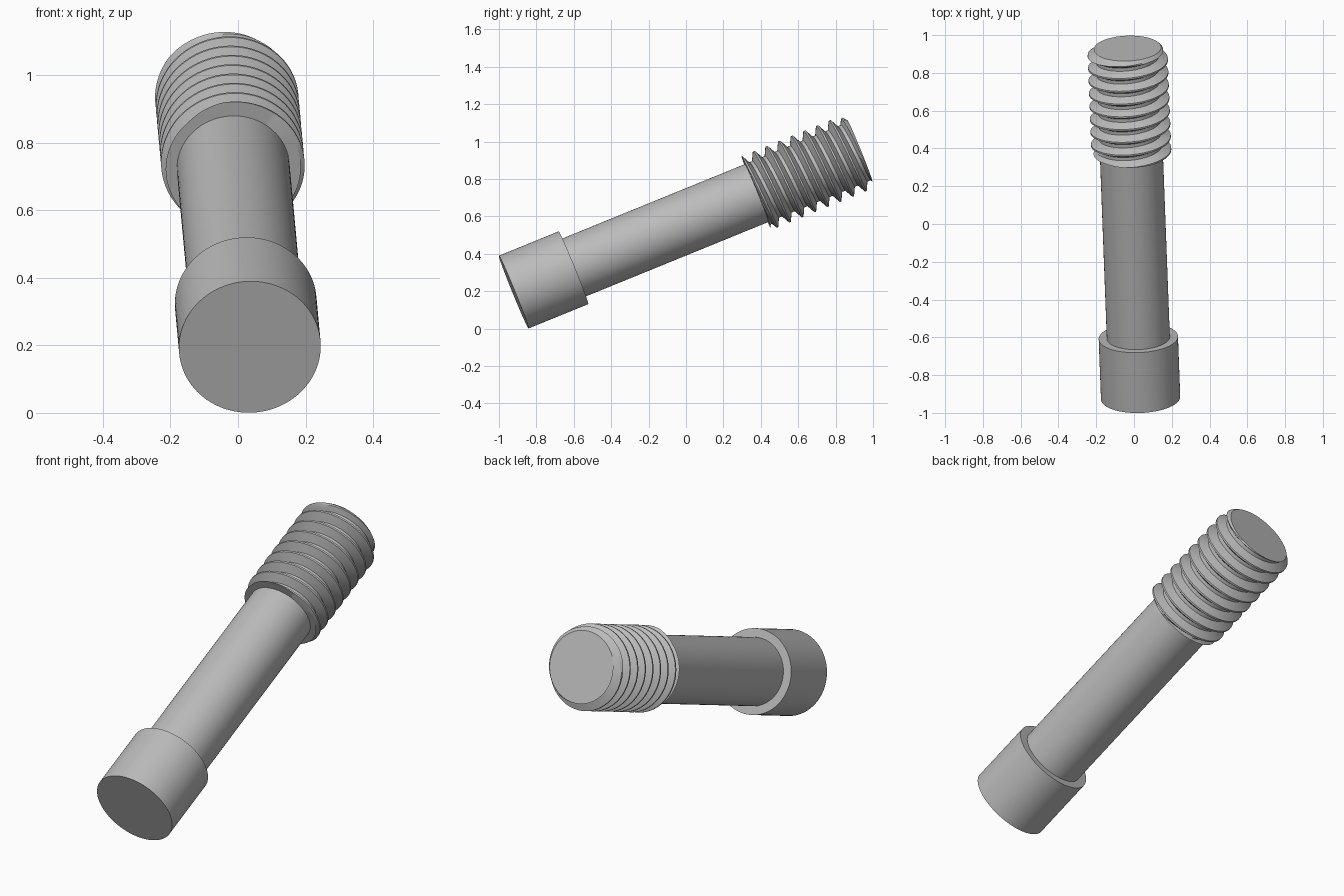
import bpy, bmesh, math
from mathutils import Vector, Matrix

cube = bpy.data.objects.get("Cube")
if cube:
    bpy.data.objects.remove(cube, do_unlink=True)

# Dimensions along the screw axis
LENGTH, HEAD_LEN, THREAD_START = 2.0, 0.345, 1.403
HEAD_R, SHAFT_R, CREST_R, TIP_R = 0.21, 0.167, 0.212, 0.178
PITCH, SEGMENTS = 0.073, 96
CREST_OFFSET = 1.948 - PITCH / 4

# Screw frame: local z runs from the head to the threaded tip
axis = Vector((-0.07, 1.852, 0.755)).normalized()
side = (Vector((1, 0, 0)) - axis * axis.x).normalized()
frame = Matrix((side, axis.cross(side), axis)).transposed().to_4x4()
frame = Matrix.Translation((0.035, -0.921, 0.195)) @ frame

steel = bpy.data.materials.new("grey_steel")
steel.use_nodes = True
steel.diffuse_color = (0.5, 0.5, 0.5, 1)
steel.node_tree.nodes["Principled BSDF"].inputs["Base Color"].default_value = (0.5, 0.5, 0.5, 1)


def finish(bm, name):
    bmesh.ops.recalc_face_normals(bm, faces=bm.faces)
    mesh = bpy.data.meshes.new(name)
    bm.to_mesh(mesh)
    bm.free()
    mesh.materials.append(steel)
    obj = bpy.data.objects.new(name, mesh)
    bpy.context.collection.objects.link(obj)
    obj.matrix_world = frame
    bpy.ops.object.select_all(action='DESELECT')
    obj.select_set(True)
    bpy.context.view_layer.objects.active = obj
    bpy.ops.object.shade_smooth_by_angle(angle=math.radians(30))


def cylinder(name, radius, start, end):
    bm = bmesh.new()
    bmesh.ops.create_cone(bm, cap_ends=True, segments=SEGMENTS, radius1=radius,
                          radius2=radius, depth=end - start,
                          matrix=Matrix.Translation((0, 0, (start + end) / 2)))
    finish(bm, name)


def thread_radius(s, turn):
    # V-shaped ridge with flat crest and root, chamfered at the tip
    if s >= LENGTH:
        return TIP_R
    phase = ((s - CREST_OFFSET) / PITCH - turn) % 1
    distance = min(phase, 1 - phase)
    blend = min(max((distance - 0.0625) / 0.3125, 0), 1)
    r = CREST_R + (SHAFT_R - CREST_R) * blend
    r = max(r, 0.2 - (s - THREAD_START) * 2.5)
    return min(r, TIP_R + (LENGTH - s) * 1.1)


# Helical thread: the rows follow the ridge and stop at both end planes
def build_thread():
    bm = bmesh.new()
    steps = (0.0625, 0.17, 0.27, 0.375, 0.625, 0.73, 0.83, 0.9375)
    first = math.floor((THREAD_START - CREST_OFFSET) / PITCH) - 2
    columns = []
    for i in range(SEGMENTS + 1):
        turn = i / SEGMENTS
        angle = turn * math.tau
        column = [bm.verts.new((0, 0, THREAD_START))]
        for k in range(first, 3):
            for step in steps:
                s = CREST_OFFSET + PITCH * (k + turn + step)
                s = min(max(s, THREAD_START), LENGTH)
                r = thread_radius(s, turn)
                column.append(bm.verts.new((r * math.cos(angle), r * math.sin(angle), s)))
        column.append(bm.verts.new((0, 0, LENGTH)))
        columns.append(column)
    for a, b in zip(columns, columns[1:]):
        for j in range(len(a) - 1):
            bm.faces.new((a[j], b[j], b[j + 1], a[j + 1]))
    bmesh.ops.remove_doubles(bm, verts=bm.verts, dist=0.00002)
    bmesh.ops.dissolve_degenerate(bm, edges=bm.edges, dist=0.00002)
    finish(bm, "screw_thread")


cylinder("screw_head", HEAD_R, 0, HEAD_LEN)
cylinder("screw_shaft", SHAFT_R, HEAD_LEN, THREAD_START)
build_thread()
